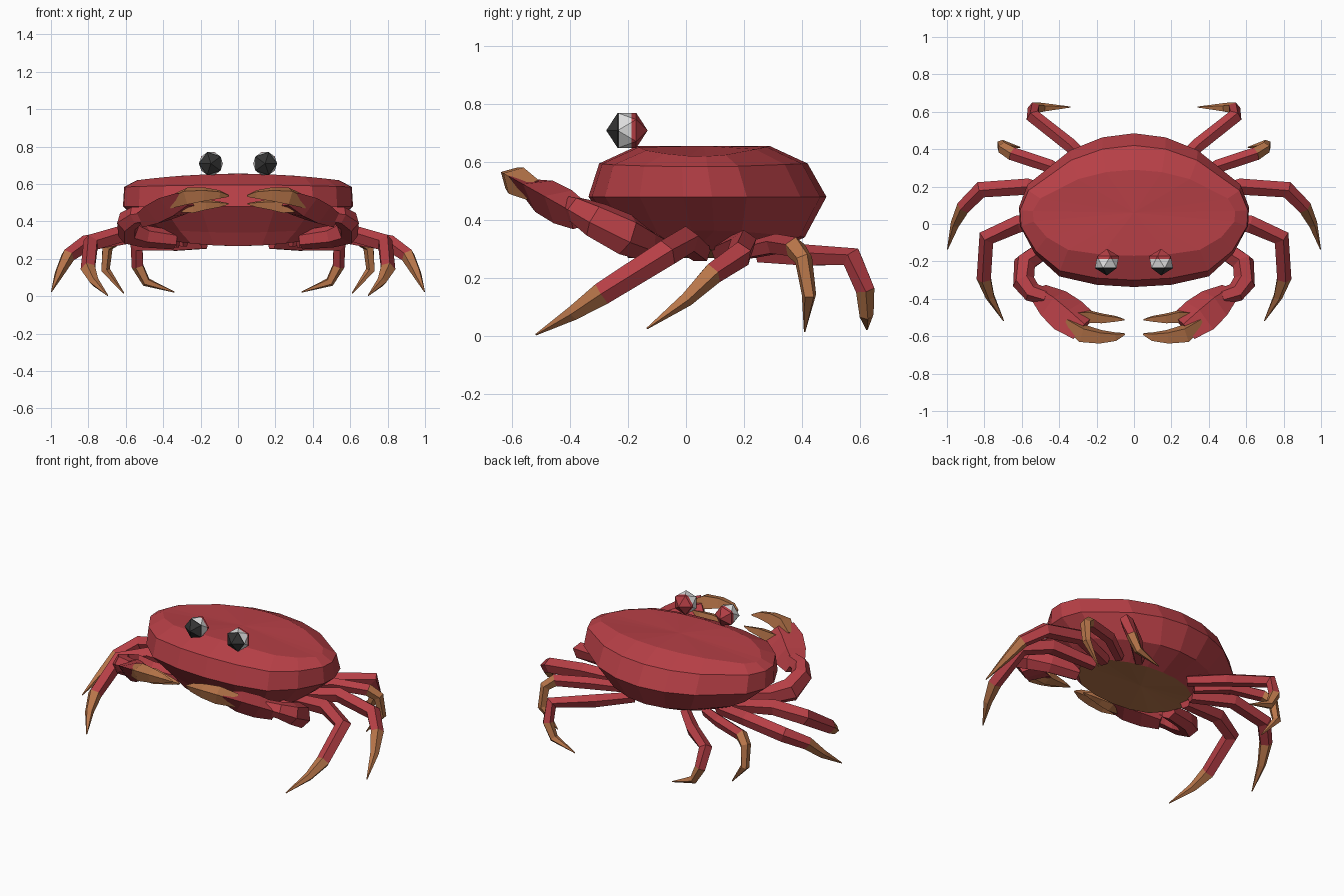
import bpy, bmesh, math
from mathutils import Vector, Matrix

if "Cube" in bpy.data.objects:
    bpy.data.objects.remove(bpy.data.objects["Cube"])


def material(name, rgb):
    m = bpy.data.materials.new(name)
    m.diffuse_color = (*rgb, 1)
    m.use_nodes = True
    m.node_tree.nodes["Principled BSDF"].inputs["Base Color"].default_value = m.diffuse_color
    return m


RED = material("shell red", (0.47, 0.050, 0.061))
TAN = material("tip tan", (0.48, 0.18, 0.068))
WHITE = material("eye white", (0.72, 0.72, 0.72))
BLACK = material("pupil black", (0.035, 0.035, 0.035))


def finish(bm, name, mats, mirror=False):
    bmesh.ops.recalc_face_normals(bm, faces=bm.faces)
    me = bpy.data.meshes.new(name)
    bm.to_mesh(me)
    bm.free()
    for m in mats:
        me.materials.append(m)
    ob = bpy.data.objects.new(name, me)
    bpy.context.collection.objects.link(ob)
    if mirror:
        ob.modifiers.new("mirror", "MIRROR").use_mirror_merge = False
    return ob


def bridge(bm, a, b, mat=0):
    n = len(a)
    for i in range(n):
        f = bm.faces.new((a[i], a[(i + 1) % n], b[(i + 1) % n], b[i]))
        f.material_index = mat


def tube(name, path, sizes, sides=5, tan_from=99, up=(0, 0, 1)):
    """Faceted limb: sizes are (half width, half height) per point."""
    bm = bmesh.new()
    pts = [Vector(p) for p in path]
    n = Vector(up)
    rings = []
    for i, p in enumerate(pts):
        a = (p - pts[i - 1]).normalized() if i else Vector()
        b = (pts[i + 1] - p).normalized() if i + 1 < len(pts) else Vector()
        t = (a + b).normalized()
        n = (n - t * n.dot(t)).normalized()
        s = t.cross(n)
        w, h = sizes[i]
        rings.append([bm.verts.new(p + s * w * math.sin(k) + n * h * math.cos(k))
                      for k in (2 * math.pi * j / sides for j in range(sides))])
    for i in range(len(rings) - 1):
        bridge(bm, rings[i], rings[i + 1], int(i >= tan_from))
    bm.faces.new(rings[0])
    bm.faces.new(rings[-1]).material_index = int(tan_from < 99)
    return finish(bm, name, [RED, TAN], True)


# body shell: half outline lofted through five levels
half = [(0, -.337), (.2, -.325), (.40, -.28), (.53, -.16), (.61, -.01),
        (.615, .09), (.57, .21), (.34, .395), (.17, .463), (0, .485)]
outline = half + [(-x, y) for x, y in half[-2:0:-1]]
# z, x scale, front y, back y, droop towards the sides
levels = [(.268, .63, -.20, .26, -.22), (.340, .78, -.24, .41, -.10), (.48, 1, -.337, .485, 0),
          (.595, .99, -.30, .42, .03), (.655, .88, -.17, .29, .12)]
bm = bmesh.new()
rings = []
for z, sx, y0, y1, droop in levels:
    rings.append([bm.verts.new((x * sx, y0 + (y + .337) / .822 * (y1 - y0),
                                z - droop * (x * sx) ** 2)) for x, y in outline])
for a, b in zip(rings, rings[1:]):
    bridge(bm, a, b)
for ring, z, mat in ((rings[0], .268, 1), (rings[-1], .656, 0)):
    c = bm.verts.new((0, .06, z))
    for i in range(len(ring)):
        bm.faces.new((ring[i], ring[(i + 1) % len(ring)], c)).material_index = mat
finish(bm, "body_shell", [RED, TAN])

# walking legs: path and the segment where the tan tip begins
legs = {
    "front_leg": ([(.34, .05, .29), (.62, 0, .33), (.785, -.07, .285), (.80, -.29, .145), (.768, -.39, .078), (.697, -.518, .004)], 3),
    "second_leg": ([(.32, .12, .29), (.57, .20, .32), (.815, .185, .28), (.91, .09, .215), (.955, 0, .125), (.997, -.135, .025)], 3),
    "third_leg": ([(.28, .20, .29), (.45, .31, .315), (.65, .375, .305), (.70, .405, .265), (.71, .425, .14), (.61, .41, .015)], 2),
    "rear_leg": ([(.18, .26, .28), (.34, .42, .275), (.54, .575, .27), (.535, .618, .16), (.49, .622, .075), (.34, .625, .022)], 3),
}
for (name, (path, start)), k in zip(legs.items(), (1.1, 1.05, .85, .9)):
    radii = [.036 * k, .044 * k, .044 * k, .038 * k, .026, .003]
    tube(name, path, [(r, r) for r in radii], 5, start)

# claw arm
tube("claw_arm", [(.34, -.10, .30), (.50, -.15, .32), (.585, -.21, .35),
                  (.59, -.31, .40), (.545, -.365, .43), (.47, -.39, .44)],
     [(.05, .05), (.055, .06), (.06, .075), (.06, .065), (.055, .05), (.045, .045)], 6)

# claw palm and two pincer fingers, lying in a plane tilted up to the front
tilt = (0, .5, .87)


def lift(pts):
    return [(x, y, .42 - (y + .38) * .56) for x, y in pts]


tube("claw_palm", lift([(.51, -.365), (.43, -.425), (.35, -.49), (.265, -.55)]),
     [(.06, .05), (.10, .065), (.112, .062), (.095, .03)], 4, 99, tilt)
tube("claw_outer_finger", lift([(.36, -.53), (.27, -.587), (.18, -.603), (.10, -.602), (.05, -.588)]),
     [(.03, .04), (.055, .052), (.042, .042), (.027, .026), (.006, .006)], 4, 0, tilt)
tube("claw_inner_finger", lift([(.31, -.495), (.24, -.495), (.17, -.505), (.10, -.507), (.05, -.512)]),
     [(.03, .04), (.038, .045), (.03, .032), (.018, .018), (.004, .004)], 4, 0, tilt)

# eyes: faceted balls with pupil, white band and red lid split along y
bm = bmesh.new()
bmesh.ops.create_icosphere(bm, subdivisions=1, radius=.0715,
                           matrix=Matrix.Rotation(math.pi / 2, 4, "X"))
for y in (-.028, .016):
    bmesh.ops.bisect_plane(bm, geom=bm.verts[:] + bm.edges[:] + bm.faces[:],
                           plane_co=(0, y, 0), plane_no=(0, 1, 0))
for f in bm.faces:
    y = f.calc_center_median().y
    f.material_index = 0 if y < -.028 else 1 if y < .016 else 2
bm.transform(Matrix.Translation((.145, -.204, .709)))
finish(bm, "eyes", [BLACK, WHITE, RED], True)
